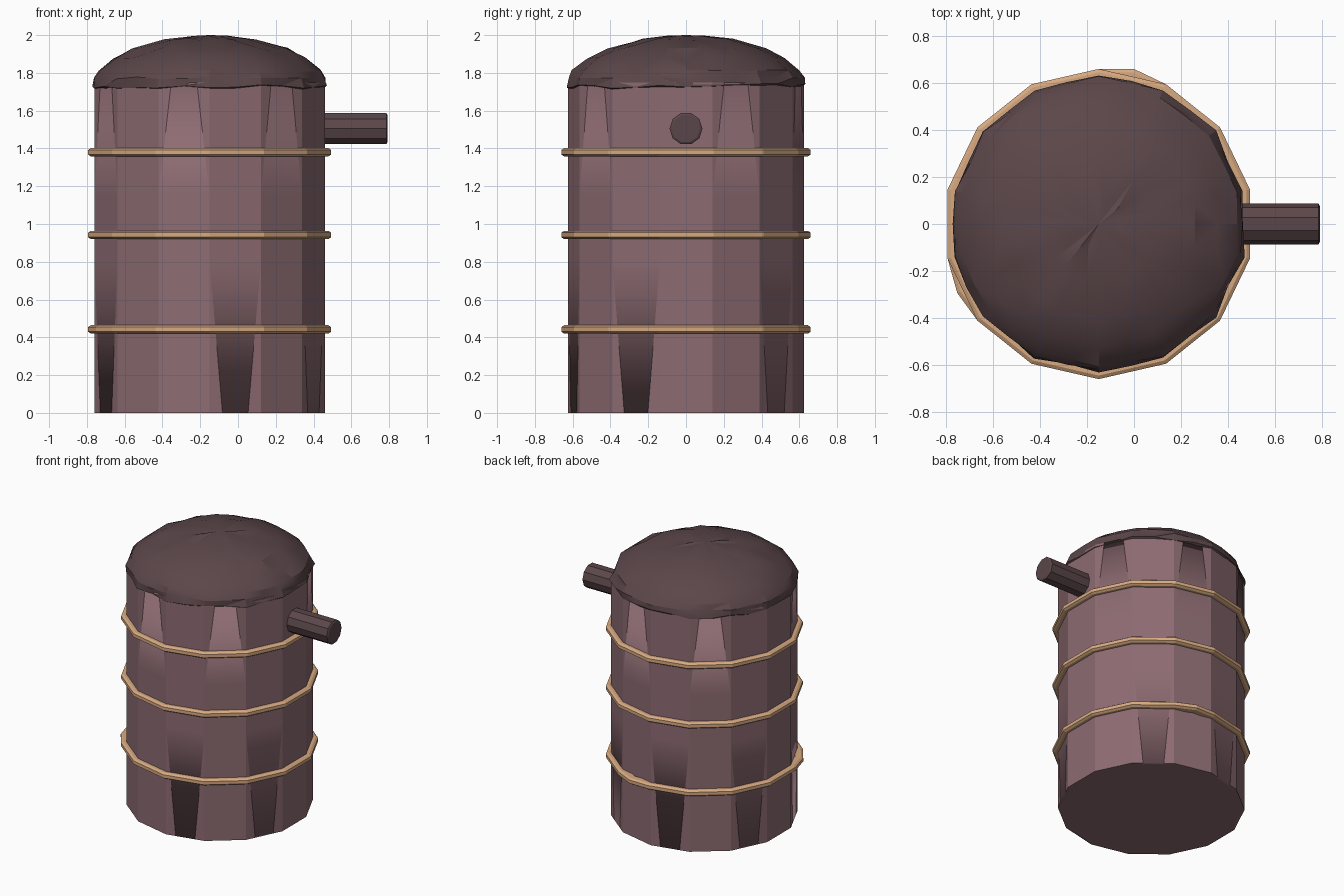
import bpy, bmesh, math, random
from mathutils import Vector

random.seed(4)
if "Cube" in bpy.data.objects:
    bpy.data.objects.remove(bpy.data.objects["Cube"], do_unlink=True)

SIDES = 14
STEP = 2 * math.pi / SIDES
CX = -0.15          # barrel axis


def material(name, color):
    m = bpy.data.materials.new(name)
    m.use_nodes = True
    m.diffuse_color = (*color, 1)
    m.node_tree.nodes["Principled BSDF"].inputs["Base Color"].default_value = (*color, 1)
    return m


wood = material("mauve wood", (0.265, 0.148, 0.168))
dark = material("dark brown", (0.105, 0.062, 0.068))
tan = material("tan band", (0.68, 0.40, 0.22))


def finish(bm, name, mat, angle=None):
    bmesh.ops.recalc_face_normals(bm, faces=bm.faces)
    me = bpy.data.meshes.new(name)
    bm.to_mesh(me)
    bm.free()
    me.materials.append(mat)
    ob = bpy.data.objects.new(name, me)
    bpy.context.collection.objects.link(ob)
    if angle is not None:
        bpy.ops.object.select_all(action='DESELECT')
        ob.select_set(True)
        bpy.context.view_layer.objects.active = ob
        bpy.ops.object.shade_smooth_by_angle(angle=math.radians(angle))
    return ob


def polar(a, r, z):
    # angle measured from the front, towards +x
    return Vector((CX + r * math.sin(a), -r * math.cos(a), z))


def skin(bm, rings, closed=False):
    n = len(rings[0])
    pairs = list(zip(rings, rings[1:]))
    if closed:
        pairs.append((rings[-1], rings[0]))
    for lo, hi in pairs:
        for i in range(n):
            j = (i + 1) % n
            bm.faces.new((lo[i], lo[j], hi[j], hi[i]))


# Barrel body: flat staves, some tapering at the foot or under the lid
def build_body():
    low_wedges = {0, 2, 5, 7, 9, 11}
    high_wedges = {1, 4, 6, 8, 11, 13}
    r, foot, mid_low, mid_high, top = 0.625, 0.0, 0.8, 1.15, 1.75
    bm = bmesh.new()
    corner = {z: [bm.verts.new(polar(k * STEP, r, z)) for k in range(SIDES)]
              for z in (foot, mid_low, mid_high, top)}
    ends = {foot: [], top: []}
    wedge_faces = set()

    def half(k, z_end, z_mid, tapered):
        a, b = corner[z_end][k], corner[z_end][(k + 1) % SIDES]
        m, n = corner[z_mid][k], corner[z_mid][(k + 1) % SIDES]
        ends[z_end].append(a)
        if not tapered:
            bm.faces.new((a, b, n, m))
            return
        p = bm.verts.new(a.co.lerp(b.co, 0.25))
        q = bm.verts.new(a.co.lerp(b.co, 0.75))
        ends[z_end] += [p, q]
        wedge_faces.add(bm.faces.new((p, q, n, m)))
        bm.faces.new((a, p, m))
        bm.faces.new((q, b, n))

    for k in range(SIDES):
        half(k, foot, mid_low, k in low_wedges)
        half(k, top, mid_high, k in high_wedges)
        j = (k + 1) % SIDES
        bm.faces.new((corner[mid_low][k], corner[mid_low][j],
                      corner[mid_high][j], corner[mid_high][k]))

    # End caps with a narrow border
    for ring in ends.values():
        inner = [bm.verts.new(Vector((CX + (v.co.x - CX) * 0.97, v.co.y * 0.97, v.co.z)))
                 for v in ring]
        skin(bm, [ring, inner])
        bm.faces.new(inner)

    # Tapered staves roll softly over the ends, all other corners stay crisp
    bm.normal_update()
    bmesh.ops.recalc_face_normals(bm, faces=bm.faces)
    for f in bm.faces:
        f.smooth = True
    for e in bm.edges:
        is_end = any(abs(f.normal.z) > 0.9 for f in e.link_faces)
        has_wedge = any(f in wedge_faces for f in e.link_faces)
        z0, z1 = e.verts[0].co.z, e.verts[1].co.z
        flat_end = all(abs(f.normal.z) > 0.9 for f in e.link_faces)
        across = abs(z0 - z1) < 1e-4
        e.smooth = flat_end or (across and (has_wedge or not is_end))
    finish(bm, "barrel_body", wood)


# Domed lid with a ragged rim and lightly dented surface
def build_lid():
    profile = [(0.59, 1.71), (0.635, 1.735), (0.625, 1.775), (0.60, 1.815), (0.52, 1.88),
               (0.42, 1.93), (0.25, 1.978), (0.10, 1.995)]
    bm = bmesh.new()
    n = SIDES * 2
    rings = []
    for level, (r, z) in enumerate(profile):
        ring = []
        for k in range(n):
            # every other point sits on the flat between two corners
            rr = r * (math.cos(STEP / 2) if k % 2 else 1)
            wob = 0.018 if level < 2 else 0.007
            rr += random.uniform(-0.01, 0.006)
            ring.append(bm.verts.new(polar(k * STEP / 2, rr, z + random.uniform(-wob, wob * 0.5))))
        rings.append(ring)
    skin(bm, rings)
    peak = bm.verts.new((CX, 0, 2.0))
    for k in range(n):
        bm.faces.new((rings[-1][k], rings[-1][(k + 1) % n], peak))
    bm.faces.new(rings[0])
    # a few small dents
    for a, r in ((1.65, 0.5), (0.9, 0.4), (5.3, 0.45)):
        spot = polar(a, r, 1.9)
        near = min(bm.verts, key=lambda v: (v.co - spot).length)
        near.co.z -= 0.02
    bmesh.ops.triangulate(bm, faces=bm.faces)
    finish(bm, "domed_lid", dark, 22)


# Hoops around the barrel
def build_band(name, z, bumps=()):
    section = [(0.605, -0.022), (0.645, -0.022), (0.66, -0.012),
               (0.66, 0.012), (0.645, 0.022), (0.605, 0.022)]
    path = sorted([(k * STEP, 0.0) for k in range(SIDES)] + list(bumps))
    bm = bmesh.new()
    rings = [[bm.verts.new(polar(a, r + out, z + dz)) for a, out in path]
             for r, dz in section]
    skin(bm, rings, closed=True)
    finish(bm, name, tan)


# Side spout
def build_spout():
    bm = bmesh.new()
    n = 10
    rings = []
    for x, r in ((0.36, 0.087), (0.785, 0.087), (0.792, 0.075)):
        rings.append([bm.verts.new((x, r * math.cos(2 * math.pi * k / n),
                                    1.505 + r * math.sin(2 * math.pi * k / n)))
                      for k in range(n)])
    skin(bm, rings)
    bm.faces.new(rings[0])
    bm.faces.new(rings[-1])
    finish(bm, "side_spout", dark, 30)


build_body()
build_lid()
build_band("lower_band", 0.442, bumps=((math.radians(167), 0.016), (math.radians(296), 0.01)))
build_band("middle_band", 0.942)
build_band("upper_band", 1.38)
build_spout()
